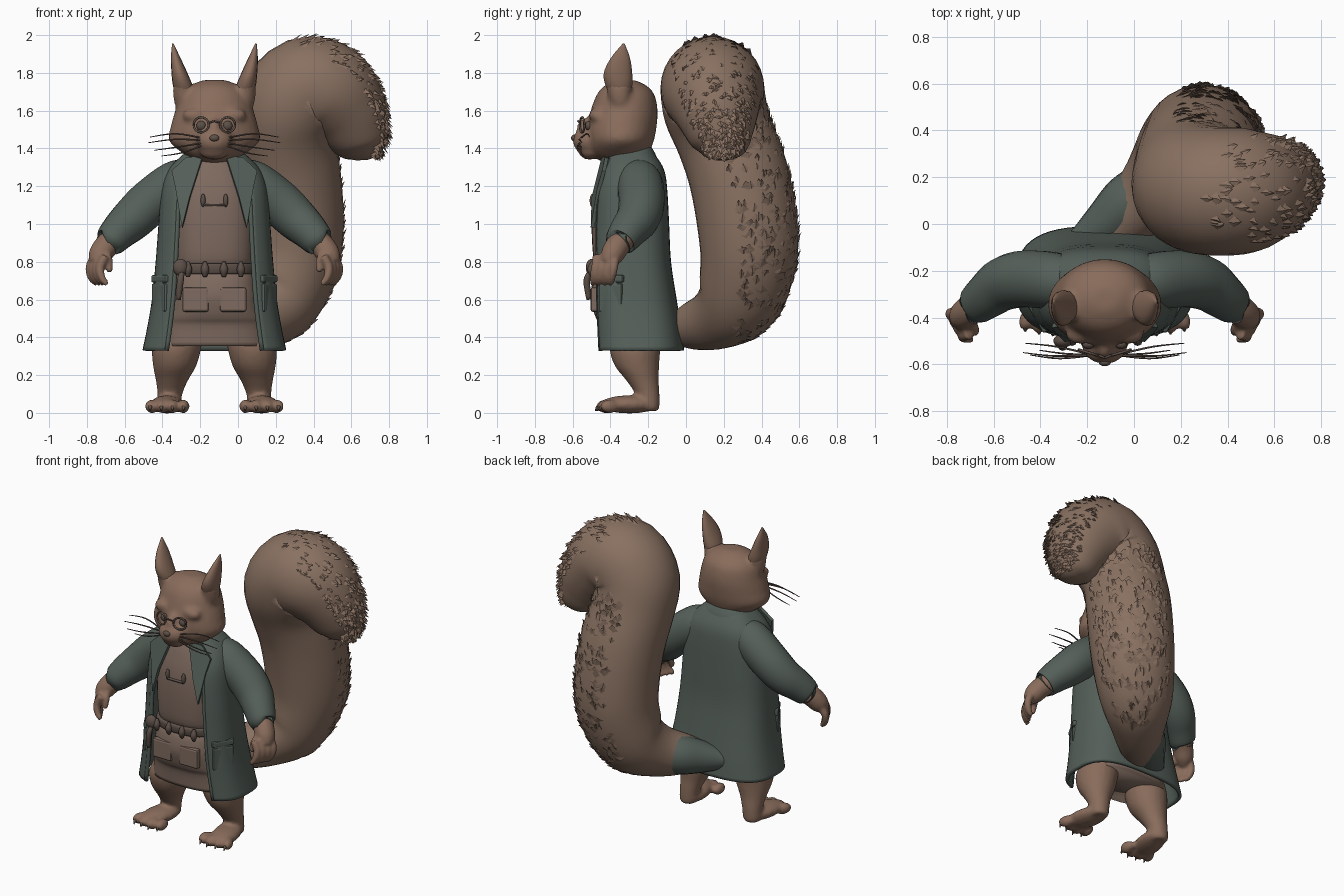
import bpy, bmesh, random
from math import sin, cos, pi, radians
from mathutils import Vector, Matrix

if "Cube" in bpy.data.objects:
    bpy.data.objects.remove(bpy.data.objects["Cube"])

random.seed(4)
CX = -0.125  # body centre line; body parts are built around x = 0 and moved here


def material(name, r, g, b):
    m = bpy.data.materials.new(name)
    m.diffuse_color = (r, g, b, 1)
    m.use_nodes = True
    m.node_tree.nodes["Principled BSDF"].inputs["Base Color"].default_value = m.diffuse_color
    return m


FUR = material("fur", .25, .15, .105)
TAIL = material("tail_fur", .25, .165, .12)
COAT = material("coat_cloth", .09, .115, .10)
VEST = material("vest_cloth", .21, .145, .115)
DARK = material("dark_leather", .11, .08, .065)


def spline(rows, n=4):
    out = []
    for i in range(len(rows) - 1):
        p = [Vector(rows[min(max(i + k, 0), len(rows) - 1)]) for k in (-1, 0, 1, 2)]
        for k in range(n):
            t = k / n
            out.append(.5 * (2 * p[1] + (p[2] - p[0]) * t + (2 * p[0] - 5 * p[1] + 4 * p[2] - p[3]) * t * t
                             + (3 * p[1] - p[0] - 3 * p[2] + p[3]) * t ** 3))
    return out + [Vector(rows[-1])]


def skin(bm, rings, closed=True):
    vs = [[bm.verts.new(p) for p in r] for r in rings]
    n = len(vs[0])
    for a, b in zip(vs, vs[1:]):
        for i in range(n if closed else n - 1):
            j = (i + 1) % n
            bm.faces.new((a[i], a[j], b[j], b[i]))
    if closed:
        bm.faces.new(vs[0])
        bm.faces.new(vs[-1])


def power(v, e):
    return abs(v) ** e * (1 if v >= 0 else -1)


def ring_point(row, a, e):
    z, x, y, rx, ry = row
    return Vector((x + rx * power(sin(a), e), y - ry * power(cos(a), e), z))


def loft(bm, rows, seg=28, e=1.0, opening=0, n=4):
    """Stack of horizontal rings (z, x, y, rx, ry); opening leaves a gap at the front."""
    o = radians(opening)
    angles = [o + (2 * pi - 2 * o) * i / (seg - 1 if opening else seg) for i in range(seg)]
    skin(bm, [[ring_point(r, a, e) for a in angles] for r in spline(rows, n)], not opening)


def body(rows):
    return [(z, 0, (f + b) / 2, w, (b - f) / 2) for z, w, f, b in rows]


def frames(pts, n=4):
    s = spline(pts, n)
    c = [p.xyz for p in s]
    out, u = [], None
    for i, p in enumerate(s):
        t = (c[min(i + 1, len(c) - 1)] - c[max(i - 1, 0)]).normalized()
        u = t.orthogonal() if u is None else u - t * u.dot(t)
        u.normalize()
        out.append((c[i], u.copy(), t.cross(u), t, p.w))
    return out


def tube(bm, pts, seg=12, n=4):
    skin(bm, [[c + (u * cos(2 * pi * i / seg) + v * sin(2 * pi * i / seg)) * r for i in range(seg)]
              for c, u, v, t, r in frames(pts, n)])


def ball(bm, c, r, rot=0):
    bmesh.ops.create_uvsphere(bm, u_segments=18, v_segments=12, radius=1,
                              matrix=Matrix.Translation(c) @ Matrix.Rotation(radians(rot), 4, 'Z') @ Matrix.Diagonal((*r, 1)))


def box(bm, c, s, rot=0):
    bmesh.ops.create_cube(bm, size=1, matrix=Matrix.Translation(c) @ Matrix.Rotation(radians(rot), 4, 'Z') @ Matrix.Diagonal((*s, 1)))


def finish(bm, name, mat, mirror=False, voxel=0, thick=0, bevel=0, x=CX, smooth=True):
    bmesh.ops.recalc_face_normals(bm, faces=bm.faces)
    for f in bm.faces:
        f.smooth = smooth
    me = bpy.data.meshes.new(name)
    bm.to_mesh(me)
    bm.free()
    me.materials.append(mat)
    ob = bpy.data.objects.new(name, me)
    bpy.context.collection.objects.link(ob)
    ob.location.x = x
    if voxel:
        m = ob.modifiers.new("fuse", 'REMESH')
        m.mode, m.voxel_size, m.use_smooth_shade = 'VOXEL', voxel, True
        ob.modifiers.new("soften", 'SMOOTH').iterations = 5
    if thick:
        m = ob.modifiers.new("thickness", 'SOLIDIFY')
        m.thickness, m.offset = thick, 0
    if bevel:
        m = ob.modifiers.new("bevel", 'BEVEL')
        m.width, m.segments = bevel, 2
    if mirror:
        ob.modifiers.new("mirror", 'MIRROR')


new = bmesh.new

# Head: skull, snout, cheeks and brow fused together
bm = new()
loft(bm, body([(1.32, .08, -.43, -.24), (1.37, .16, -.50, -.20), (1.44, .24, -.52, -.17), (1.52, .23, -.525, -.155),
               (1.60, .208, -.505, -.15), (1.68, .182, -.475, -.165), (1.73, .135, -.435, -.205), (1.762, .06, -.37, -.27)]))
ball(bm, (0, -.515, 1.44), (.10, .085, .075))
ball(bm, (0, -.51, 1.385), (.08, .06, .045))
ball(bm, (0, -.53, 1.50), (.04, .05, .06))
for s in (-1, 1):
    ball(bm, (s * .10, -.47, 1.575), (.07, .045, .04))
    loft(bm, [(1.58, s * .14, -.34, .05, .05), (1.66, s * .155, -.35, .062, .06), (1.74, s * .17, -.355, .05, .07)], 16)
finish(bm, "head", FUR, voxel=.014)
bm = new()
ball(bm, (0, -.592, 1.455), (.026, .016, .018))
finish(bm, "nose", DARK)

# Ears with darker inner hollows
for name, mat, k, dy in (("ear", FUR, 1, 0), ("inner_ear", DARK, .55, -.03)):
    bm = new()
    loft(bm, [(1.66, .15, -.345 + dy * .3, .045 * k, .04 * k), (1.73, .167, -.355 + dy, .052 * k, .07 * k),
              (1.80, .185, -.36 + dy, .042 * k, .075 * k), (1.88, .205, -.347 + dy * .5, .025 * k, .05 * k),
              (1.955, .22, -.33, .004, .005)], seg=16)
    finish(bm, name, mat, True)

# Eyes, spectacles and whiskers
bm = new()
ball(bm, (.07, -.515, 1.52), (.026, .02, .026))
finish(bm, "eye", DARK, True)
bm = new()
tube(bm, [(.07 + .04 * cos(a * pi / 8), -.55 + .012 * cos(a * pi / 8), 1.525 + .04 * sin(a * pi / 8), .006) for a in range(17)], 8, 1)
tube(bm, [(0, -.572, 1.545, .005), (.032, -.56, 1.535, .005)], 8, 2)
finish(bm, "spectacles", DARK, True)
bm = new()
for x, y, z in ((.34, -.51, 1.46), (.35, -.55, 1.43), (.32, -.56, 1.39), (.28, -.54, 1.36)):
    tube(bm, [(.05, -.56, 1.44 + (z - 1.42) * .3, .005), (x * .6, y - .015, z + .018, .004), (x, y, z, .002)], 6)
finish(bm, "whiskers", DARK, True)

# Long open coat
coat_rows = body([(.33, .37, -.48, -.02), (.45, .345, -.485, -.035), (.60, .32, -.49, -.06), (.80, .30, -.49, -.09),
                  (1.0, .285, -.49, -.10), (1.18, .27, -.475, -.11), (1.28, .235, -.44, -.125), (1.35, .17, -.41, -.165), (1.39, .12, -.40, -.20)])
bm = new()
loft(bm, coat_rows, 44, .68, 35)
finish(bm, "coat", COAT, thick=.022)
bm = new()
tube(bm, [(*ring_point(r, radians(35), .68), .013) for r in spline(coat_rows, 2)], 8, 1)
finish(bm, "coat_edge", COAT, True)
bm = new()
loft(bm, body([(1.32, .19, -.43, -.155), (1.365, .155, -.42, -.17), (1.40, .12, -.40, -.19)]), 28, .8, 38)
finish(bm, "coat_collar", COAT, thick=.02)
bm = new()
bm.faces.new([bm.verts.new(p) for p in ((.06, -.435, 1.36), (.15, -.42, 1.35), (.225, -.435, 1.28), (.205, -.46, 1.19),
                                        (.17, -.495, .98), (.13, -.49, 1.14))])
finish(bm, "lapel", COAT, True, thick=.02, smooth=False)
bm = new()
box(bm, (.285, -.395, .71), (.15, .035, .04), 60)
box(bm, (.285, -.395, .61), (.14, .035, .15), 60)
finish(bm, "coat_pocket", COAT, True, bevel=.01, smooth=False)

# Coat cloth stretched over the root of the tail
bm = new()
tube(bm, [(-.30, -.10, .44, .03), (-.21, -.06, .44, .07), (-.11, .01, .455, .105), (-.02, .09, .475, .125), (.06, .15, .49, .12)], 16)
finish(bm, "tail_root", COAT, x=0)

# Waistcoat and its skirt
bm = new()
loft(bm, body([(.355, .29, -.445, -.09), (.46, .275, -.455, -.09), (.50, .265, -.475, -.10), (.54, .25, -.49, -.11), (.62, .235, -.505, -.12),
               (.71, .22, -.49, -.13), (.76, .205, -.465, -.13), (.82, .21, -.49, -.13), (1.0, .215, -.50, -.13),
               (1.15, .20, -.49, -.14), (1.28, .16, -.455, -.17), (1.36, .10, -.42, -.20), (1.42, .08, -.40, -.22)]), 36, .8)
finish(bm, "waistcoat", VEST)
bm = new()
loft(bm, body([(.735, .218, -.49, -.13), (.745, .222, -.497, -.125), (.78, .222, -.50, -.125), (.79, .218, -.495, -.13)]), 36, .8, n=2)
finish(bm, "belt", DARK)
bm = new()
for x in (.05, .14):
    tube(bm, [(x, -.495, .72, .01), (x, -.50, .76, .022), (x, -.495, .80, .008)], 8)
finish(bm, "belt_loops", DARK, True)
bm = new()
box(bm, (0, -.495, 1.10), (.12, .02, .012))
for s in (-1, 1):
    ball(bm, (s * .06, -.495, 1.125), (.013, .015, .035))
finish(bm, "chest_toggles", DARK)
bm = new()
box(bm, (.10, -.485, .60), (.14, .04, .13))
finish(bm, "waistcoat_pocket", VEST, True, bevel=.012, smooth=False)
bm = new()
ball(bm, (-.18, -.50, .77), (.04, .03, .045))
tube(bm, [(-.17, -.505, .75, .012), (-.18, -.525, .70, .018), (-.19, -.515, .60, .012)], 8)
finish(bm, "belt_pouch", DARK)

# Sleeves
bm = new()
tube(bm, [(.12, -.26, 1.265, .085), (.20, -.245, 1.22, .12), (.34, -.235, 1.115, .122), (.43, -.255, 1.03, .115),
          (.50, -.305, .965, .10), (.55, -.345, .91, .085), (.555, -.348, .905, .07)], 20)
finish(bm, "sleeve", COAT, True)

# Hands: wrist, palm, fingers and thumb fused
bm = new()
tube(bm, [(.53, -.33, .92, .065), (.575, -.365, .88, .066), (.61, -.395, .83, .06), (.63, -.42, .79, .035)], 14)
for k in range(4):
    x, y = .65 - .018 * k, -.375 - .032 * k
    tube(bm, [(x - .02, y, .83, .025), (x + .01, y - .008, .77, .024), (x, y - .018, .715, .021), (x - .03, y - .024, .68, .014)], 10)
tube(bm, [(.58, -.41, .85, .026), (.56, -.45, .80, .024), (.555, -.465, .745, .015)], 10)
finish(bm, "hand", FUR, True, voxel=.009)

# Legs and feet fused
bm = new()
loft(bm, [(.42, .18, -.26, .12, .13), (.34, .20, -.27, .13, .135), (.25, .21, -.26, .115, .118), (.17, .225, -.23, .085, .085),
          (.10, .235, -.205, .066, .065), (.03, .24, -.20, .06, .06), (.01, .24, -.20, .045, .05)], 20)
ball(bm, (.25, -.30, .045), (.085, .16, .048), 12)
for k in range(4):
    ball(bm, (.165 + .055 * k, -.425 + abs(k - 1.2) * .012, .035), (.034, .055, .037), 8 * k)
finish(bm, "leg", FUR, True, voxel=.012)
bm = new()
for k in range(4):
    x, y = .163 + .059 * k, -.455 + abs(k - 1.2) * .012
    tube(bm, [(x, y, .035, .014), (x, y - .018, .028, .009), (x, y - .026, .01, .002)], 8, 2)
finish(bm, "claws", DARK, True)

# Great curling tail
tail_pts = [(-.10, -.06, .45, .08), (-.02, .03, .46, .125), (.10, .16, .50, .168), (.21, .275, .60, .225), (.28, .33, .80, .255),
            (.295, .325, 1.0, .265), (.28, .28, 1.25, .265), (.255, .21, 1.45, .26), (.27, .155, 1.61, .275), (.36, .14, 1.715, .275),
            (.48, .145, 1.69, .268), (.572, .165, 1.59, .226), (.622, .18, 1.49, .185), (.645, .19, 1.415, .148),
            (.655, .19, 1.36, .095), (.657, .19, 1.338, .03)]
bm = new()
tube(bm, tail_pts, 32)
finish(bm, "tail", TAIL, x=0)

# Fur tufts: wide ragged ridges on the outer side and the curled tip of the tail
bm = new()
fr = frames(tail_pts, 12)
count = 0
while count < 650:
    f = random.uniform(.15, .95)
    c, u, v, t, r = fr[int(f * (len(fr) - 1))]
    a = random.uniform(0, 2 * pi)
    n = u * cos(a) + v * sin(a)
    facing = n.dot(Vector((.64, .77, 0))) if f < .5 else n.dot(Vector((.7, .05, .7)))
    if facing < .5 or .5 < f < .58:
        continue
    wide = random.uniform(.02, .045) if f < .5 else random.uniform(.014, .03)
    s, p = n.cross(t) * wide, c + n * (r - .006)
    tip = p + t * random.uniform(.02, .04) + n * random.uniform(.012, .024) + s * random.uniform(-.5, .5)
    q = [bm.verts.new(w) for w in (p - s, p + s, p - t * .03, tip, p + n * .010)]
    for i, j in ((0, 2), (2, 1), (1, 3), (3, 0)):
        bm.faces.new((q[i], q[j], q[4]))
    bm.faces.new((q[0], q[3], q[1], q[2]))
    count += 1
finish(bm, "tail_tufts", TAIL, x=0, smooth=False)
